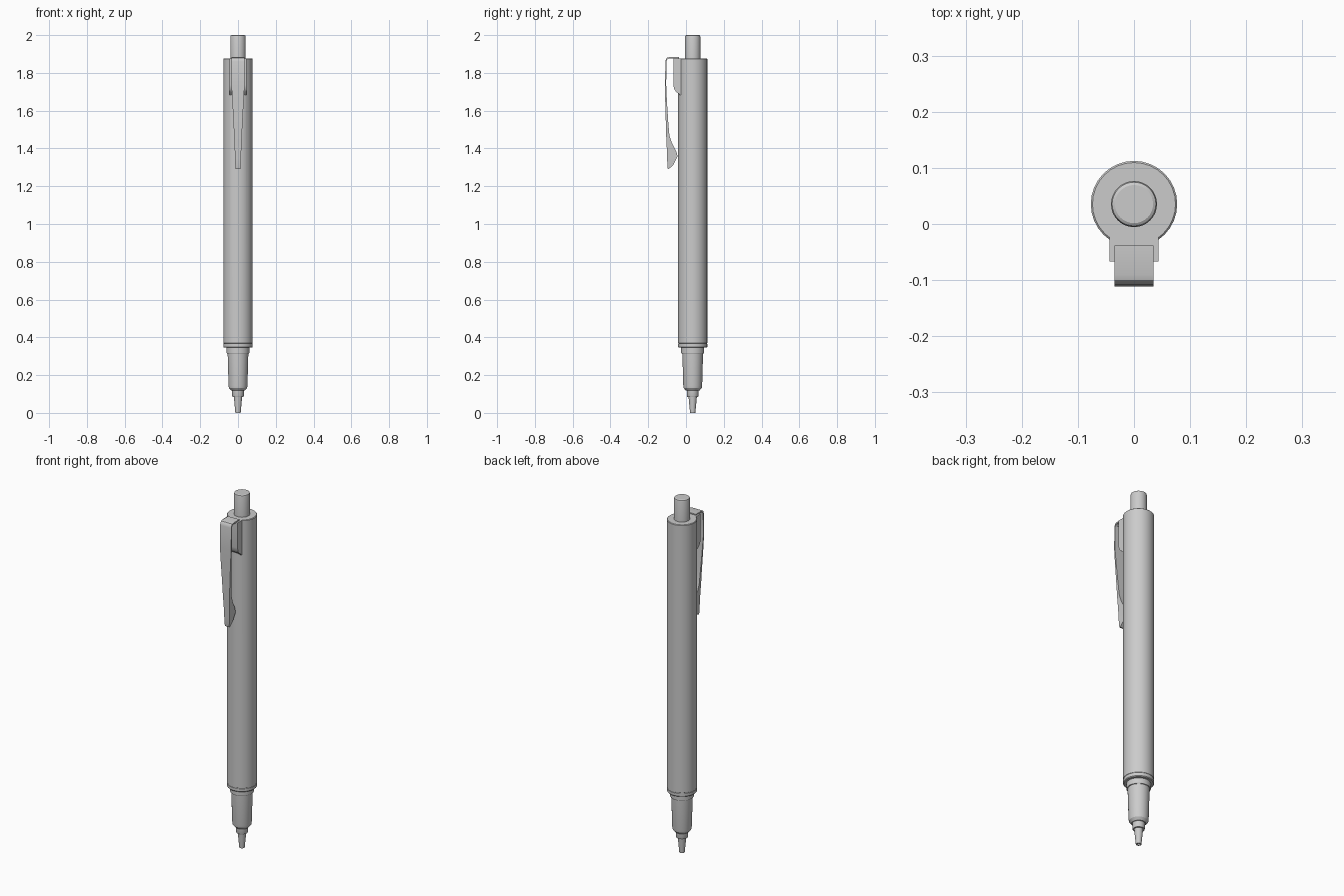
import bpy, bmesh
from math import pi, cos, sin, radians

if "Cube" in bpy.data.objects:
    bpy.data.objects.remove(bpy.data.objects["Cube"])

CY = 0.0355   # pen axis sits slightly behind the origin
SIDES = 32


def finish(name, bm):
    bmesh.ops.recalc_face_normals(bm, faces=bm.faces)
    me = bpy.data.meshes.new(name)
    bm.to_mesh(me)
    bm.free()
    ob = bpy.data.objects.new(name, me)
    bpy.context.collection.objects.link(ob)
    return ob


def smooth(ob):
    bpy.ops.object.select_all(action='DESELECT')
    ob.select_set(True)
    bpy.context.view_layer.objects.active = ob
    bpy.ops.object.shade_smooth_by_angle(angle=radians(30))


def lathe(name, profile):
    """Turn (radius, z) points round the pen axis, capped at both ends."""
    bm = bmesh.new()
    rings = [[bm.verts.new((r * cos(2 * pi * i / SIDES), CY + r * sin(2 * pi * i / SIDES), z))
              for i in range(SIDES)] for r, z in profile]
    for a, b in zip(rings, rings[1:]):
        for i in range(SIDES):
            j = (i + 1) % SIDES
            bm.faces.new((a[i], a[j], b[j], b[i]))
    bm.faces.new(rings[0])
    bm.faces.new(rings[-1])
    return finish(name, bm)


def strip(name, sections):
    """Loft rectangles: (outer y, outer z, inner y, inner z, half width)."""
    bm = bmesh.new()
    loops = [[bm.verts.new(p) for p in ((-w, oy, oz), (w, oy, oz), (w, iy, iz), (-w, iy, iz))]
             for oy, oz, iy, iz, w in sections]
    for a, b in zip(loops, loops[1:]):
        for i in range(4):
            j = (i + 1) % 4
            bm.faces.new((a[i], a[j], b[j], b[i]))
    bm.faces.new(loops[0])
    bm.faces.new(loops[-1])
    return finish(name, bm)


# barrel with a fine groove near its lower end
barrel = lathe("barrel", [(0.073, 0.345), (0.077, 0.349), (0.077, 0.364), (0.0755, 0.365),
                          (0.0755, 0.368), (0.077, 0.369), (0.077, 1.874), (0.074, 1.877)])

# clip mount, rounded at the bottom, merged into the barrel
mount = strip("clip_mount", [(-0.067, 1.877, 0.0, 1.877, 0.044),
                             (-0.067, 1.735, 0.0, 1.735, 0.044),
                             (-0.063, 1.715, 0.0, 1.715, 0.044),
                             (-0.053, 1.700, 0.0, 1.700, 0.044),
                             (-0.038, 1.690, 0.0, 1.690, 0.044),
                             (-0.032, 1.682, 0.0, 1.682, 0.044)])
mod = barrel.modifiers.new("join_mount", 'BOOLEAN')
mod.operation = 'UNION'
mod.solver = 'EXACT'
mod.object = mount
bpy.context.view_layer.objects.active = barrel
bpy.ops.object.modifier_apply(modifier=mod.name)
bpy.data.objects.remove(mount)
smooth(barrel)

# spring clip: folded top, tapering blade, wedge-shaped foot
clip = strip("clip", [(-0.038, 1.883, -0.038, 1.873, 0.035),
                      (-0.090, 1.883, -0.088, 1.876, 0.035),
                      (-0.100, 1.880, -0.096, 1.874, 0.035),
                      (-0.106, 1.873, -0.101, 1.869, 0.035),
                      (-0.109, 1.860, -0.103, 1.858, 0.035),
                      (-0.111, 1.740, -0.105, 1.740, 0.035),
                      (-0.110, 1.650, -0.101, 1.650, 0.030),
                      (-0.107, 1.540, -0.094, 1.540, 0.024),
                      (-0.105, 1.470, -0.088, 1.470, 0.021),
                      (-0.103, 1.430, -0.075, 1.430, 0.019),
                      (-0.101, 1.385, -0.052, 1.385, 0.017),
                      (-0.100, 1.350, -0.044, 1.358, 0.016),
                      (-0.098, 1.300, -0.068, 1.312, 0.014),
                      (-0.096, 1.292, -0.090, 1.292, 0.013)])
smooth(clip)

# push button
smooth(lathe("push_button", [(0.041, 1.86), (0.041, 1.990), (0.039, 1.997), (0.034, 2.0)]))

# collar between barrel and grip
smooth(lathe("collar", [(0.059, 0.315), (0.061, 0.318), (0.061, 0.352)]))

# tapered grip with chamfered lower end
smooth(lathe("grip", [(0.036, 0.118), (0.048, 0.132), (0.050, 0.145), (0.055, 0.325)]))

# stepped metal tip with a small bore
smooth(lathe("tip", [(0.007, 0.02), (0.007, 0.0), (0.014, 0.0), (0.022, 0.085),
                     (0.029, 0.085), (0.031, 0.090), (0.031, 0.125)]))
